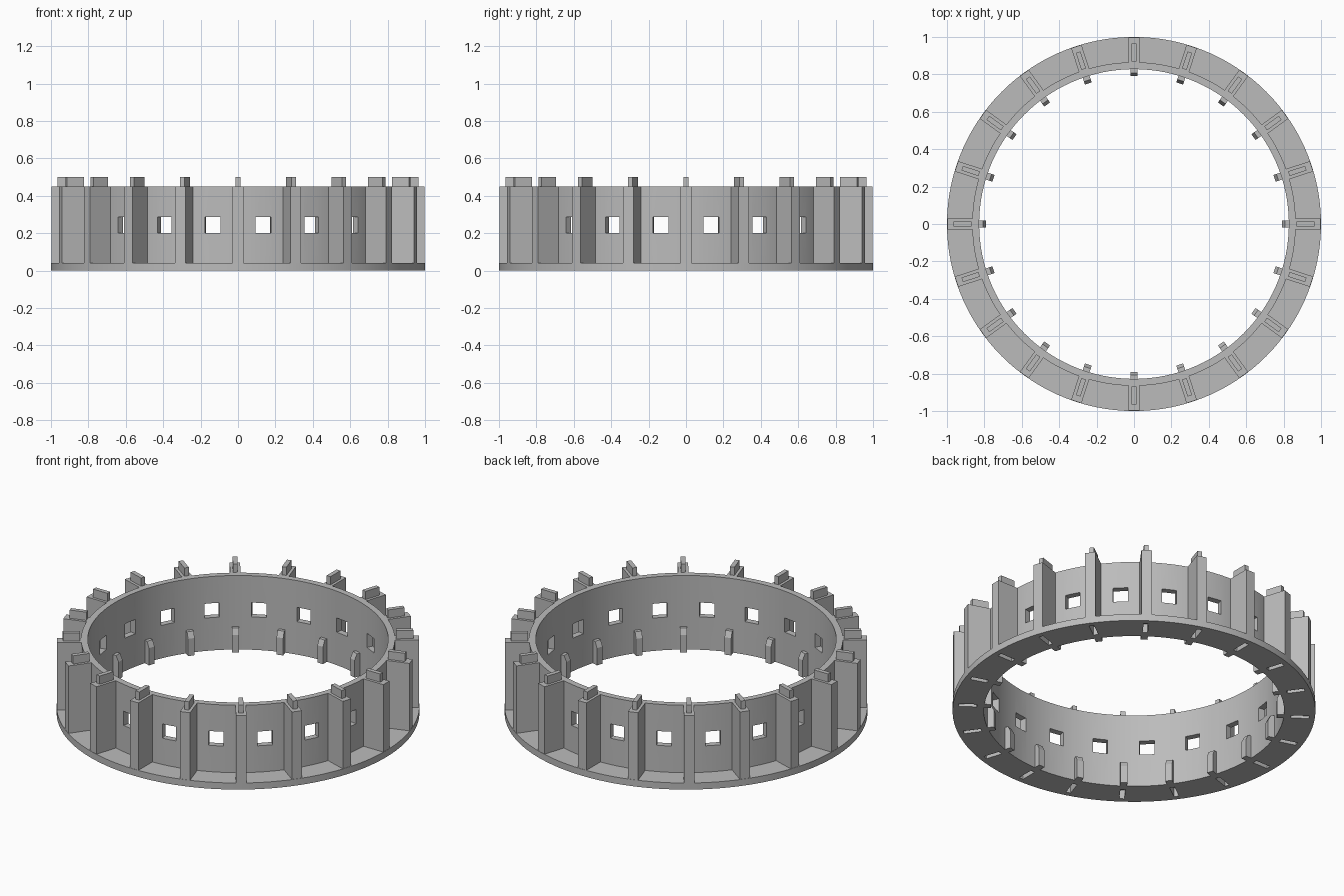
import bpy, bmesh, math
from mathutils import Matrix, Vector

if "Cube" in bpy.data.objects:
    bpy.data.objects.remove(bpy.data.objects["Cube"], do_unlink=True)

BAYS = 20
STEP = 2 * math.pi / BAYS
SEGMENTS = 120
R_IN, R_WALL, R_OUT = 0.828, 0.865, 1.0
BASE, WALL_TOP, TAB_TOP = 0.04, 0.45, 0.5

grey = bpy.data.materials.new("plain grey")
grey.use_nodes = True
grey.diffuse_color = (0.5, 0.5, 0.5, 1)
grey.node_tree.nodes["Principled BSDF"].inputs["Base Color"].default_value = (0.5, 0.5, 0.5, 1)


def finish(name, bm):
    bmesh.ops.recalc_face_normals(bm, faces=bm.faces)
    mesh = bpy.data.meshes.new(name)
    bm.to_mesh(mesh)
    bm.free()
    mesh.materials.append(grey)
    obj = bpy.data.objects.new(name, mesh)
    bpy.context.collection.objects.link(obj)
    return obj


def lathe(name, profile):
    """Closed (radius, height) profile swept round the z axis."""
    bm = bmesh.new()
    rings = []
    for i in range(SEGMENTS):
        turn = Matrix.Rotation(2 * math.pi * i / SEGMENTS, 3, 'Z')
        rings.append([bm.verts.new(turn @ Vector((r, 0, z))) for r, z in profile])
    n = len(profile)
    for a, b in zip(rings, rings[1:] + rings[:1]):
        for j in range(n):
            k = (j + 1) % n
            bm.faces.new((a[j], b[j], b[k], a[k]))
    return finish(name, bm)


def radial(name, profile, width, offset=0.0):
    """Radial plates with a (radius, height) outline, one per bay."""
    bm = bmesh.new()
    for i in range(BAYS):
        turn = Matrix.Rotation((i + offset) * STEP, 3, 'Z')
        sides = [[bm.verts.new(turn @ Vector((r, y, z))) for r, z in profile]
                 for y in (-width / 2, width / 2)]
        a, b = sides
        bm.faces.new(a)
        bm.faces.new(b[::-1])
        for j in range(len(profile)):
            k = (j + 1) % len(profile)
            bm.faces.new((a[j], b[j], b[k], a[k]))
    return finish(name, bm)


def box(r0, r1, z0, z1):
    return [(r0, z0), (r1, z0), (r1, z1), (r0, z1)]


def combine(target, tool, operation):
    mod = target.modifiers.new(operation.lower(), 'BOOLEAN')
    mod.operation, mod.object, mod.solver = operation, tool, 'EXACT'
    bpy.context.view_layer.objects.active = target
    bpy.ops.object.modifier_apply(modifier=mod.name)
    bpy.data.objects.remove(tool, do_unlink=True)


# Ring wall with its base flange
ring = lathe("ring_body", [(R_IN, 0), (R_OUT, 0), (R_OUT, BASE),
                           (R_WALL, BASE), (R_WALL, WALL_TOP), (R_IN, WALL_TOP)])

# Outer ribs, with slots beneath that receive the tabs of another ring
combine(ring, radial("ribs", box(0.845, 0.998, 0.02, WALL_TOP), 0.058), 'UNION')
combine(ring, radial("slots", box(0.868, 0.968, -0.05, 0.055), 0.028), 'DIFFERENCE')

# Square windows between the ribs
combine(ring, radial("windows", box(0.78, 0.92, 0.2, 0.287), 0.084, 0.5), 'DIFFERENCE')

# Tabs on top of the ribs and chamfered pegs inside the wall
tabs = radial("top_tabs", box(0.87, 0.966, WALL_TOP - 0.01, TAB_TOP), 0.026)
pegs = radial("inner_pegs", [(0.835, 0), (0.79, 0), (0.79, 0.105),
                             (0.807, 0.14), (0.835, 0.14)], 0.038)

bpy.ops.object.select_all(action='DESELECT')
ring.select_set(True)
bpy.context.view_layer.objects.active = ring
bpy.ops.object.shade_smooth_by_angle(angle=math.radians(30))
